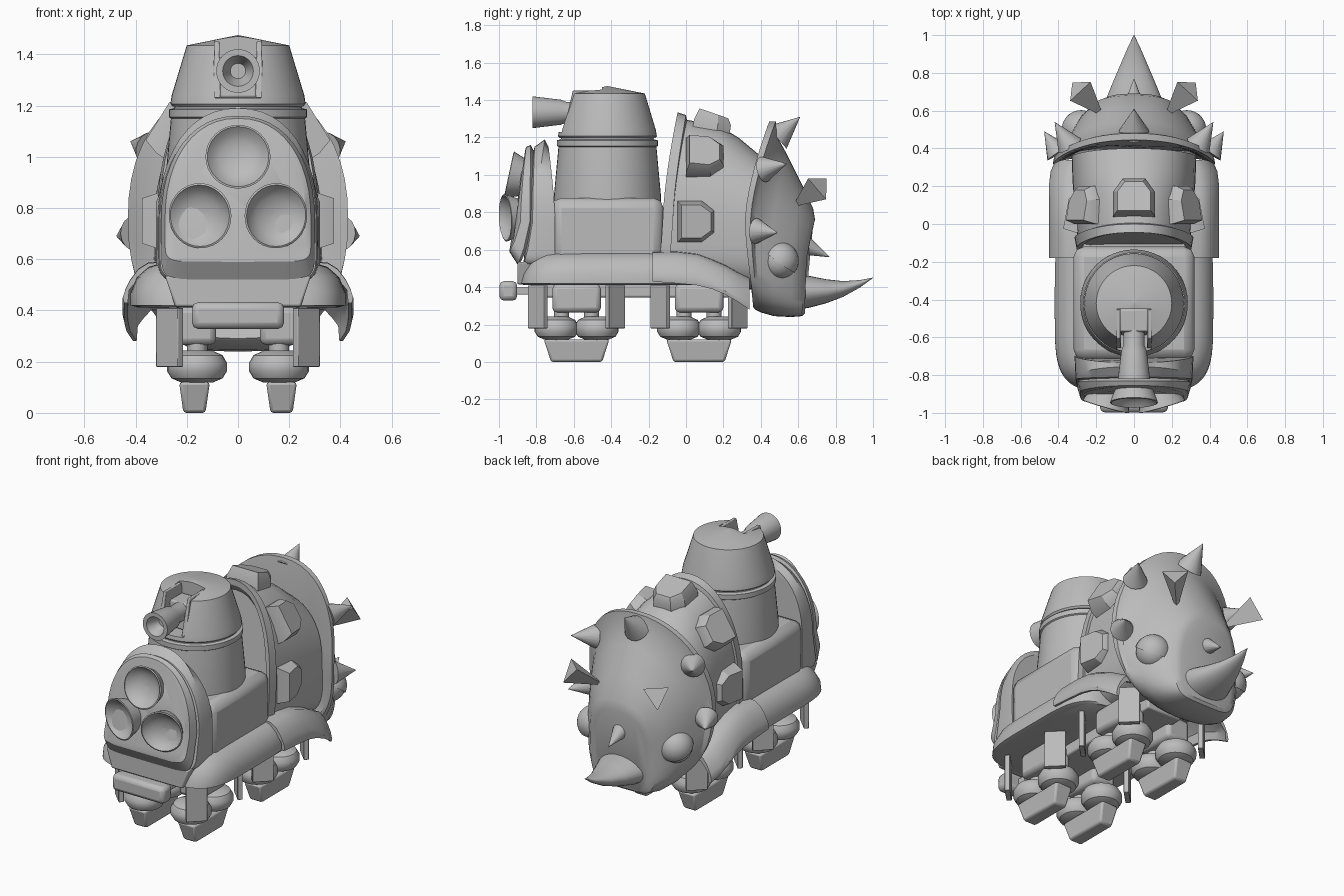
import bpy, bmesh, math
from mathutils import Vector, Matrix

if "Cube" in bpy.data.objects:
    bpy.data.objects.remove(bpy.data.objects["Cube"])

grey = bpy.data.materials.new("plain_grey")
grey.use_nodes = True
COLOUR = (0.5, 0.5, 0.5, 1)
grey.diffuse_color = COLOUR
grey.node_tree.nodes["Principled BSDF"].inputs["Base Color"].default_value = COLOUR
parts = []


def finish(name, bm, bevel=0):
    bmesh.ops.remove_doubles(bm, verts=bm.verts, dist=1e-5)
    bmesh.ops.recalc_face_normals(bm, faces=bm.faces)
    mesh = bpy.data.meshes.new(name)
    bm.to_mesh(mesh)
    bm.free()
    mesh.materials.append(grey)
    ob = bpy.data.objects.new(name, mesh)
    bpy.context.collection.objects.link(ob)
    if bevel:
        mod = ob.modifiers.new("bevel", "BEVEL")
        mod.width, mod.segments = bevel, 2
    parts.append(ob)
    return ob


def loft(name, sections):
    """Skin matching closed sections and cap both ends."""
    bm = bmesh.new()
    rows = [[bm.verts.new(p) for p in s] for s in sections]
    n = len(rows[0])
    for a, b in zip(rows, rows[1:]):
        for i in range(n):
            j = (i + 1) % n
            bm.faces.new((a[i], a[j], b[j], b[i]))
    bm.faces.new(rows[0])
    bm.faces.new(rows[-1])
    return finish(name, bm)


def spow(v, e):
    return math.copysign(abs(v) ** e, v)


def arch(w, zb, zc, zt, yb, yc, yt, top=2.2, low=4.0, n=48):
    """Upright superellipse section, leaning in y from bottom through middle to top."""
    pts = []
    for i in range(n):
        a = 2 * math.pi * i / n
        c, s = math.cos(a), math.sin(a)
        e = 2 / (top if s > 0 else low)
        t = abs(spow(s, e))
        z = zc + t * ((zt if s > 0 else zb) - zc)
        y = yc + t ** 1.5 * ((yt if s > 0 else yb) - yc)
        pts.append((w * spow(c, e), y, z))
    return pts


def plan(z, hx, y0, y1, n=4.5, count=64):
    """Rounded rectangle lying flat."""
    angles = [2 * math.pi * i / count for i in range(count)]
    return [(hx * spow(math.cos(a), 2 / n),
             (y0 + y1) / 2 + (y1 - y0) / 2 * spow(math.sin(a), 2 / n), z) for a in angles]


def lathe(name, profile, origin, axis=(0, 0, 1), segs=32, turn=0):
    """Revolve (radius, height) pairs around an axis."""
    rot = Vector(axis).to_track_quat("Z", "Y").to_matrix().to_4x4()
    m = Matrix.Translation(origin) @ rot
    rows = []
    for r, h in profile:
        r = max(r, 0.0004)
        rows.append([m @ Vector((r * math.cos(a), r * math.sin(a), h))
                     for a in (turn + 2 * math.pi * i / segs for i in range(segs))])
    return loft(name, rows)


def block(name, centre, size, bevel=0.01, taper=(1, 1), turn=0):
    """Box whose bottom can be narrowed or widened, turned about its upright axis."""
    bm = bmesh.new()
    bmesh.ops.create_cube(bm, size=1)
    rot = Matrix.Rotation(turn, 3, "Z")
    for v in bm.verts:
        k = taper if v.co.z < 0 else (1, 1)
        v.co = rot @ Vector((v.co.x * size[0] * k[0], v.co.y * size[1] * k[1],
                             v.co.z * size[2])) + Vector(centre)
    return finish(name, bm, bevel)


def spike(name, base, tip, r, segs=16):
    d = Vector(tip) - Vector(base)
    lathe(name, [(r, 0), (0, d.length)], base, d, segs)


SIDES = (("left", 1), ("right", -1))

# Chassis, body and front skirt
block("underframe", (0, -0.28, 0.385), (0.24, 1.1, 0.08))
loft("skirt", [plan(0.412, 0.39, -0.87, 0.05), plan(0.42, 0.42, -0.89, 0.05),
               plan(0.47, 0.42, -0.88, 0.05), plan(0.53, 0.395, -0.85, 0.05),
               plan(0.57, 0.35, -0.82, 0.05), plan(0.585, 0.3, -0.8, 0.05)])
block("apron", (0, -0.82, 0.475), (0.57, 0.16, 0.12), 0.008, (0.86, 1.03))
block("body", (0, -0.42, 0.68), (0.64, 0.6, 0.395), 0.055)

# Rear skirt wings, hollow beneath
for side, s in SIDES:
    rows = []
    for y, t, b, k in ((-0.18, 0.59, 0.43, 1), (-0.05, 0.592, 0.42, 1), (0.06, 0.58, 0.41, 1),
                       (0.14, 0.55, 0.39, 1), (0.21, 0.52, 0.36, 1),
                       (0.28, 0.48, 0.32, 0.98), (0.34, 0.45, 0.28, 0.92)):
        outer = [(0.26, t), (0.35, t - 0.005), (0.39, t - 0.03), (0.42, t - 0.07),
                 (0.44, t - 0.11), (0.45, b + 0.02), (0.445, b)]
        inner = [(0.43, b), (0.425, t - 0.11), (0.4, t - 0.08), (0.37, t - 0.05), (0.26, t - 0.035)]
        rows.append([(s * x * k, y, z) for x, z in outer + inner])
    loft("skirt_wing_" + side, rows)

# Chimney tower and turret
lathe("tower", [(0.285, 0.8), (0.285, 0.9), (0.262, 1.15), (0.27, 1.155), (0.27, 1.185),
                (0.25, 1.19), (0.24, 1.21)], (0, -0.42, 0), segs=48)
turret = lathe("turret", [(0.255, 1.197), (0.264, 1.207), (0.259, 1.24), (0.2, 1.435), (0, 1.475)],
               (0, -0.42, 0), segs=48)
cutter = block("slot_cutter", (0, -0.6, 1.38), (0.18, 0.3, 0.3), 0)
parts.remove(cutter)
mod = turret.modifiers.new("slot", "BOOLEAN")
mod.operation, mod.object = "DIFFERENCE", cutter
mod.solver = "EXACT"
bpy.context.view_layer.objects.active = turret
bpy.ops.object.modifier_apply(modifier="slot")
bpy.data.objects.remove(cutter)
for side, s in SIDES:
    block("gun_cheek_" + side, (s * 0.083, -0.53, 1.34), (0.02, 0.15, 0.22), 0.003, (1.5, 1.7))
block("gun_mount", (0, -0.51, 1.31), (0.15, 0.12, 0.16), 0.01, (1, 1.3))
lathe("gun_barrel", [(0.055, 0), (0.055, 0.16), (0.067, 0.19), (0.085, 0.34), (0.06, 0.34),
                     (0.03, 0.26), (0, 0.26)], (0, -0.48, 1.335), (0, -1, 0))

# Exhaust panel with hood and three cups
loft("exhaust_panel", [arch(0.265, 0.6, 0.75, 1.13, -0.945, -0.9, -0.86, low=9),
                       arch(0.285, 0.59, 0.75, 1.15, -0.945, -0.885, -0.855, low=9),
                       arch(0.3, 0.52, 0.75, 1.16, -0.9, -0.835, -0.83, low=9),
                       arch(0.28, 0.54, 0.75, 1.12, -0.88, -0.82, -0.81, low=9)])
loft("exhaust_hood", [arch(0.27, 0.53, 0.75, 1.11, -0.87, -0.84, -0.82, low=9),
                      arch(0.305, 0.52, 0.75, 1.15, -0.87, -0.82, -0.81, low=9),
                      arch(0.31, 0.51, 0.75, 1.19, -0.85, -0.8, -0.755, low=9),
                      arch(0.315, 0.51, 0.75, 1.15, -0.7, -0.7, -0.735, low=9)])
lathe("exhaust_frame", [(0.2, 0), (0.2, 0.035), (0.19, 0.04)],
      (0, -0.86, 0.85), (0, -1, 0.12), 6)
CUP = [(0.08, -0.13), (0.09, -0.1), (0.12, -0.02), (0.127, 0), (0.12, 0.003),
       (0.1, -0.022), (0.07, -0.04), (0.035, -0.05), (0, -0.053)]
lathe("exhaust_cup_top", CUP, (0, -0.945, 1.0), (0, -0.98, 0.21))
for side, s in SIDES:
    lathe("exhaust_cup_" + side, CUP, (s * 0.148, -0.965, 0.77), (s * 0.27, -0.96, -0.05))

# Bumper
block("bumper", (0, -0.95, 0.38), (0.36, 0.095, 0.105), 0.025)
block("bumper_arm", (0, -0.85, 0.38), (0.2, 0.18, 0.04), 0.005)

# Armoured neck with collar and lugs
loft("neck", [arch(0.27, 0.42, 0.75, 1.26, -0.13, -0.09, -0.02),
              arch(0.28, 0.42, 0.75, 1.3, -0.16, -0.125, -0.045),
              arch(0.305, 0.42, 0.75, 1.335, -0.16, -0.125, -0.045),
              arch(0.315, 0.42, 0.75, 1.32, -0.11, -0.07, 0.0),
              arch(0.3, 0.42, 0.75, 1.295, -0.11, -0.07, 0.005),
              arch(0.315, 0.42, 0.75, 1.26, 0.1, 0.1, 0.18),
              arch(0.325, 0.4, 0.75, 1.2, 0.25, 0.22, 0.28),
              arch(0.33, 0.38, 0.75, 1.1, 0.4, 0.36, 0.4)])


def lug(name, origin, axis):
    """Plate with its rear corners cut off, standing on the neck and sloping to the rear."""
    up = Vector(axis).normalized()
    along = (Vector((0, 1, 0)) - up * up.y).normalized()
    across = up.cross(along)
    outline = [(-0.1, -0.11), (0.03, -0.11), (0.1, -0.06), (0.1, 0.06), (0.03, 0.11), (-0.1, 0.11)]
    loft(name, [[Vector(origin) + along * u * k + across * v * k + up * (h - lean * u)
                 for u, v in outline]
                for k, h, lean in ((1, -0.05, 0), (1, 0.01, 0), (0.8, 0.06, 0.15))])


lug("lug_top", (0, 0.14, 1.27), (0, 0.15, 1))
for side, s in SIDES:
    lug("lug_upper_" + side, (s * 0.25, 0.1, 1.1), (s * 0.85, 0, 0.53))
    lug("lug_lower_" + side, (s * 0.3, 0.055, 0.75), (s, 0, 0))

# Frill and head in one skin
loft("head", [arch(0.3, 0.4, 0.75, 1.08, 0.4, 0.38, 0.42),
              arch(0.41, 0.29, 0.76, 1.25, 0.36, 0.325, 0.44, low=2.4),
              arch(0.43, 0.28, 0.76, 1.285, 0.37, 0.315, 0.445, low=2.4),
              arch(0.425, 0.27, 0.76, 1.285, 0.39, 0.345, 0.48, low=2.6),
              arch(0.39, 0.265, 0.74, 1.2, 0.4, 0.365, 0.49, 2.0, 3),
              arch(0.345, 0.245, 0.68, 1.11, 0.47, 0.46, 0.54, 1.9, 3.5),
              arch(0.28, 0.24, 0.6, 0.95, 0.56, 0.57, 0.62, 1.9, 4.5),
              arch(0.22, 0.245, 0.52, 0.82, 0.62, 0.63, 0.68, 2.4, 5),
              arch(0.18, 0.26, 0.5, 0.76, 0.635, 0.64, 0.69, 2.6, 5)])

# Nose horns
loft("nose_horn", [arch(1.75 * r, z - r, z, z + r, y, y, y, 2, 2, 24) for y, z, r in (
    (0.57, 0.37, 0.095), (0.66, 0.375, 0.085), (0.75, 0.378, 0.064),
    (0.84, 0.39, 0.042), (0.93, 0.418, 0.02), (1.0, 0.45, 0.001))])
spike("small_horn", (0, 0.63, 0.625), (0, 0.77, 0.56), 0.055)

# Frill spikes, ears and eyes
spike("frill_spike_top", (0, 0.485, 1.2), (0, 0.61, 1.31), 0.08)
for side, s in SIDES:
    spike("frill_spike_upper_" + side, (s * 0.34, 0.415, 1.03), (s * 0.42, 0.54, 1.06), 0.07)
    spike("frill_spike_lower_" + side, (s * 0.4, 0.375, 0.7), (s * 0.475, 0.49, 0.69), 0.07)
    lathe("ear_" + side, [(0.012, 0), (0.085, 0.2)], (s * 0.18, 0.59, 0.845),
          (s * 0.12, 0.13, 0.1), 3, math.pi / 6)
    arc = [math.radians(a) for a in range(-90, 91, 10)]
    lathe("eye_" + side, [(0.096 * math.cos(a), 0.096 * math.sin(a)) for a in arc],
          (s * 0.28, 0.5, 0.54), segs=24)
    lathe("eyelid_" + side, [(0.103 * math.cos(a), 0.103 * math.sin(a)) for a in arc if a >= -0.01],
          (s * 0.28, 0.5, 0.54), (s * 0.1, 0.59, 0.8), 24)

# Four legs: hip block, corner flaps, ankle discs and foot
DISC = [(0.06, -0.065), (0.1, -0.048), (0.117, -0.02), (0.117, 0.012), (0.1, 0.042), (0.06, 0.06)]
for end, y in (("front", -0.585), ("rear", 0.07)):
    for side, s in SIDES:
        tag = end + "_" + side
        block("hip_" + tag, (s * 0.165, y, 0.34), (0.16, 0.26, 0.15), 0.025)
        block("foot_" + tag, (s * 0.17, y, 0.06), (0.12, 0.35, 0.12), 0.012, (0.72, 0.78))
        for place, d in (("a", -1), ("b", 1)):
            block("flap_" + place + "_" + tag, (s * 0.267, y + d * 0.207, 0.295),
                  (0.03, 0.122, 0.23), 0.003, turn=math.atan2(d, s))
            lathe("ankle_" + place + "_" + tag, DISC, (s * 0.16, y + d * 0.108, 0.183), segs=24)
            lathe("ankle_pin_" + place + "_" + tag, [(0.04, 0.22), (0.04, 0.3)],
                  (s * 0.16, y + d * 0.08, 0), segs=12)

# Smooth shading with sharp edges kept
bpy.ops.object.select_all(action="DESELECT")
for ob in parts:
    ob.select_set(True)
bpy.context.view_layer.objects.active = parts[0]
bpy.ops.object.shade_smooth_by_angle(angle=math.radians(32))
